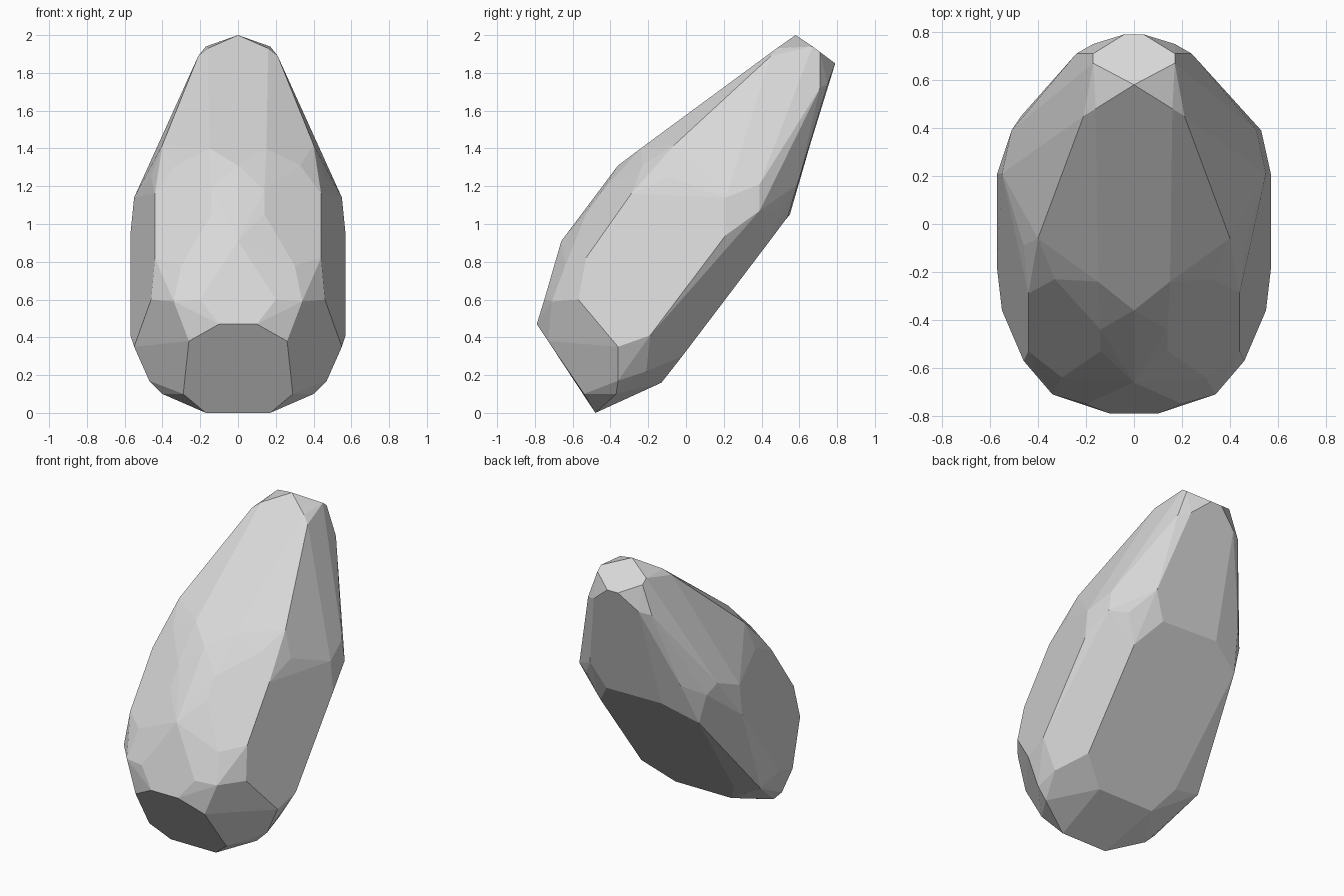
import bpy
import bmesh
from math import radians

default_cube = bpy.data.objects.get("Cube")
if default_cube:
    bpy.data.objects.remove(default_cube, do_unlink=True)


def make_material(name, colour):
    material = bpy.data.materials.new(name)
    material.use_nodes = True
    material.diffuse_color = colour
    shader = material.node_tree.nodes["Principled BSDF"]
    shader.inputs["Base Color"].default_value = colour
    return material


def mirrored(corners):
    """Repeat every corner on the opposite side of the centre plane."""
    return corners + [(-x, y, z) for x, y, z in corners]


# Facet corners in hundredths of a unit, grouped by part of the stone.
tip = [(0, 58, 200)] + mirrored([
    (17, 67, 194), (17, 71, 191), (4, 79, 185), (16, 48, 193),
    (21, 45, 189), (24, 71, 172), (17, 75, 174),
])

front_slope = [(0, -36, 131), (0, -66, 91)] + mirrored([
    (15, -24, 140), (33, -23, 131), (40, -6, 142),
    (14, -44, 118), (14, -53, 105), (30, -64, 78),
    (20, -75, 60), (34, -71, 59), (10, -79, 47),
])

flanks = mirrored([
    (46, -9, 125), (44, -29, 116), (44, -53, 82), (46, -57, 60),
    (55, 21, 114), (57, 21, 94), (51, 39, 121), (57, -19, 41),
    (55, -36, 35),
])

foot = mirrored([
    (26, -73, 38), (29, -54, 10), (17, -48, 0),
    (40, -37, 10), (47, -36, 17),
])

# The back and underside are chipped unevenly.
underside = mirrored([(35, -2, 30), (46, -21, 22)])
back_right = [
    (31, 59, 121), (22, 54, 104), (35, 42, 88), (43, 46, 106),
    (53, 39, 107), (17, -13, 16),
]
back_left = [
    (-20, 55, 105), (-36, 57, 122), (-47, 45, 114), (-42, 46, 94),
    (-54, -3, 34), (-25, -13, 16),
]

# Wrap the corners in a faceted skin and merge near-flat triangles.
mesh = bmesh.new()
for part in (tip, front_slope, flanks, foot, underside, back_right, back_left):
    for corner in part:
        mesh.verts.new([value / 100 for value in corner])
bmesh.ops.convex_hull(mesh, input=mesh.verts[:])
loose = [vert for vert in mesh.verts if not vert.link_faces]
bmesh.ops.delete(mesh, geom=loose, context="VERTS")
bmesh.ops.dissolve_limit(
    mesh, angle_limit=radians(5), verts=mesh.verts[:], edges=mesh.edges[:]
)
bmesh.ops.recalc_face_normals(mesh, faces=mesh.faces[:])
for face in mesh.faces:
    face.smooth = False

# Turn the skin into the finished stone.
data = bpy.data.meshes.new("leaning_stone")
mesh.to_mesh(data)
mesh.free()
data.materials.append(make_material("stone grey", (0.69, 0.69, 0.69, 1)))
stone = bpy.data.objects.new("leaning_stone", data)
bpy.context.collection.objects.link(stone)
